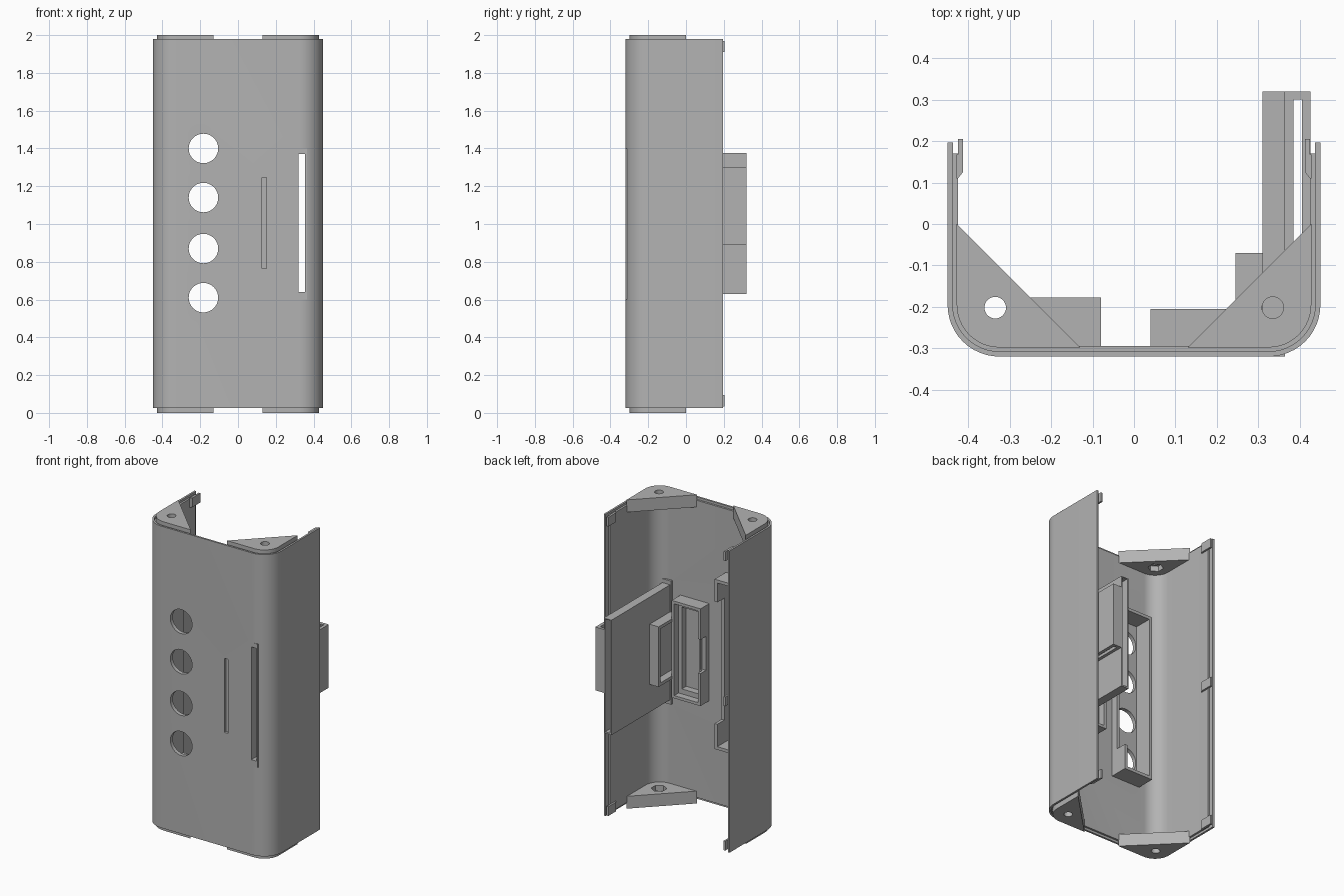
import bpy, bmesh, math
from mathutils import Matrix

old = bpy.data.objects.get("Cube")
if old:
    bpy.data.objects.remove(old, do_unlink=True)

grey = bpy.data.materials.new("grey plastic")
grey.use_nodes = True
GREY = (0.45, 0.45, 0.45, 1)
grey.diffuse_color = GREY
grey.node_tree.nodes["Principled BSDF"].inputs["Base Color"].default_value = GREY


def finish(name, bm):
    bmesh.ops.recalc_face_normals(bm, faces=bm.faces[:])
    me = bpy.data.meshes.new(name)
    bm.to_mesh(me)
    bm.free()
    me.materials.append(grey)
    ob = bpy.data.objects.new(name, me)
    bpy.context.collection.objects.link(ob)
    return ob


def box(name, x, y, z):
    """Box from (low, high) pairs."""
    bm = bmesh.new()
    bmesh.ops.create_cube(bm, size=1)
    for v in bm.verts:
        v.co = [(a + b) / 2 + (b - a) * c for (a, b), c in zip((x, y, z), v.co)]
    return finish(name, bm)


def prism(name, pts, z0, z1):
    """Outline in plan, pulled up from z0 to z1."""
    bm = bmesh.new()
    face = bm.faces.new([bm.verts.new((x, y, z0)) for x, y in pts])
    top = bmesh.ops.extrude_face_region(bm, geom=[face])["geom"]
    for v in top:
        if isinstance(v, bmesh.types.BMVert):
            v.co.z = z1
    return finish(name, bm)


def cylinder(name, centre, radius, length, axis="Z", sides=32):
    bm = bmesh.new()
    bmesh.ops.create_cone(bm, cap_ends=True, segments=sides, radius1=radius,
                          radius2=radius, depth=length)
    turn = Matrix.Rotation(math.pi / 2, 4, "X") if axis == "Y" else Matrix()
    bmesh.ops.transform(bm, matrix=Matrix.Translation(centre) @ turn, verts=bm.verts[:])
    return finish(name, bm)


def combine(ob, others, operation="DIFFERENCE"):
    for other in others:
        mod = ob.modifiers.new("combine", "BOOLEAN")
        mod.operation, mod.object, mod.solver = operation, other, "EXACT"
        bpy.context.view_layer.objects.active = ob
        bpy.ops.object.modifier_apply(modifier=mod.name)
        bpy.data.objects.remove(other, do_unlink=True)
    return ob


W, FRONT, R = 0.45, -0.32, 0.125


def corner(inset, steps=12):
    """Rounded corner on the +x side, from the front to the side."""
    cx, cy, r = W - R, FRONT + R, R - inset
    angles = [math.pi / 2 * (i / steps - 1) for i in range(steps + 1)]
    return [(cx + r * math.cos(a), cy + r * math.sin(a)) for a in angles]


def channel(name, outer, inner, y_end, z0, z1):
    def path(inset):
        right = corner(inset) + [(W - inset, y_end)]
        return [(-x, y) for x, y in reversed(right)] + right
    return prism(name, path(outer) + path(inner)[::-1], z0, z1)


# Shell: a full outer skin and a shorter inner skin give the stepped rim
shell = channel("shell", 0, 0.0125, 0.197, 0.025, 1.98)
combine(shell, [channel("inner_skin", 0.004, 0.025, 0.17, 0.04, 1.965),
                box("slot_pad", (0.305, 0.365), (FRONT, -0.28), (0.6, 1.4))], "UNION")
cuts = [cylinder("button_hole", (-0.183, -0.31, z), 0.078, 0.1, "Y", 48)
        for z in (0.61, 0.87, 1.14, 1.4)]
cuts.append(box("card_slot", (0.32, 0.355), (-0.4, -0.2), (0.64, 1.37)))
cuts.append(box("narrow_slot", (0.127, 0.152), (-0.4, -0.303), (0.765, 1.245)))
combine(shell, cuts)

# Corner mounts with a screw hole and a hexagonal nut pocket
for end, z0, z1, pocket_z in (("bottom", 0, 0.08, 0.08), ("top", 1.92, 2.0, 1.92)):
    for side, s in (("left", 1), ("right", -1)):
        outline = [(0.13, FRONT + 0.022)] + corner(0.022) + [(W - 0.022, 0)]
        mount = prism(f"{end}_{side}_mount", [(s * x, y) for x, y in outline], z0, z1)
        spot = (s * 0.335, -0.202)
        combine(mount, [cylinder("screw_hole", (*spot, (z0 + z1) / 2), 0.026, 0.3),
                        cylinder("nut_pocket", (*spot, pocket_z), 0.046, 0.07, sides=6)])

# Snap clips along both rear edges
for side, s in (("left", 1), ("right", -1)):
    hook = [(0.428, 0.11), (0.425, 0.11), (0.413, 0.125), (0.413, 0.205),
            (0.425, 0.205), (0.425, 0.168), (0.428, 0.168)]
    for place, z in (("bottom", 0.065), ("middle", 1.0), ("top", 1.94)):
        prism(f"{place}_{side}_clip", [(s * x, y) for x, y in hook], z - 0.03, z + 0.03)

# Frame around the four round holes, with one wall cut down
combine(box("button_frame", (-0.287, -0.08), (-0.3, -0.178), (0.455, 1.555)), [
    box("cavity", (-0.267, -0.1), (-0.4, 0), (0.475, 1.535)),
    box("notch", (-0.12, 0), (-0.25, 0), (0.62, 1.41))])

# Frame behind the narrow slot, with a ledge inside and a notched wall
combine(box("narrow_slot_frame", (0.04, 0.246), (-0.3, -0.205), (0.69, 1.32)), [
    box("cavity", (0.058, 0.228), (-0.25, 0), (0.708, 1.302)),
    box("lower_cavity", (0.08, 0.205), (-0.296, 0), (0.74, 1.27)),
    box("notch", (0, 0.07), (-0.262, 0), (0.9, 1.12))])

# Side pocket fixed to the card holder
combine(box("side_pocket", (0.245, 0.312), (-0.3, -0.07), (0.81, 1.2)), [
    box("cavity", (0.2, 0.295), (-0.28, -0.088), (0.83, 1.18))])

# Card holder: a flat sleeve, open at the front slot and the rear
combine(box("card_holder", (0.31, 0.365), (-0.3, 0.32), (0.63, 1.375)), [
    box("card_space", (0.32, 0.355), (-0.4, 0.4), (0.64, 1.37))])

# Rail joining the holder to the side wall, with a slit down through it
combine(box("holder_rail", (0.364, 0.426), (-0.2, 0.32), (0.89, 1.3)), [
    box("slit", (0.385, 0.405), (-0.18, 0.3), (0.8, 1.4))])

# Smooth curved walls and holes, keep the edges crisp
bpy.ops.object.select_all(action="DESELECT")
for ob in bpy.context.scene.objects:
    if ob.type == "MESH" and ob.data.materials and ob.data.materials[0] == grey:
        ob.select_set(True)
        bpy.context.view_layer.objects.active = ob
bpy.ops.object.shade_smooth_by_angle(angle=math.radians(30))
